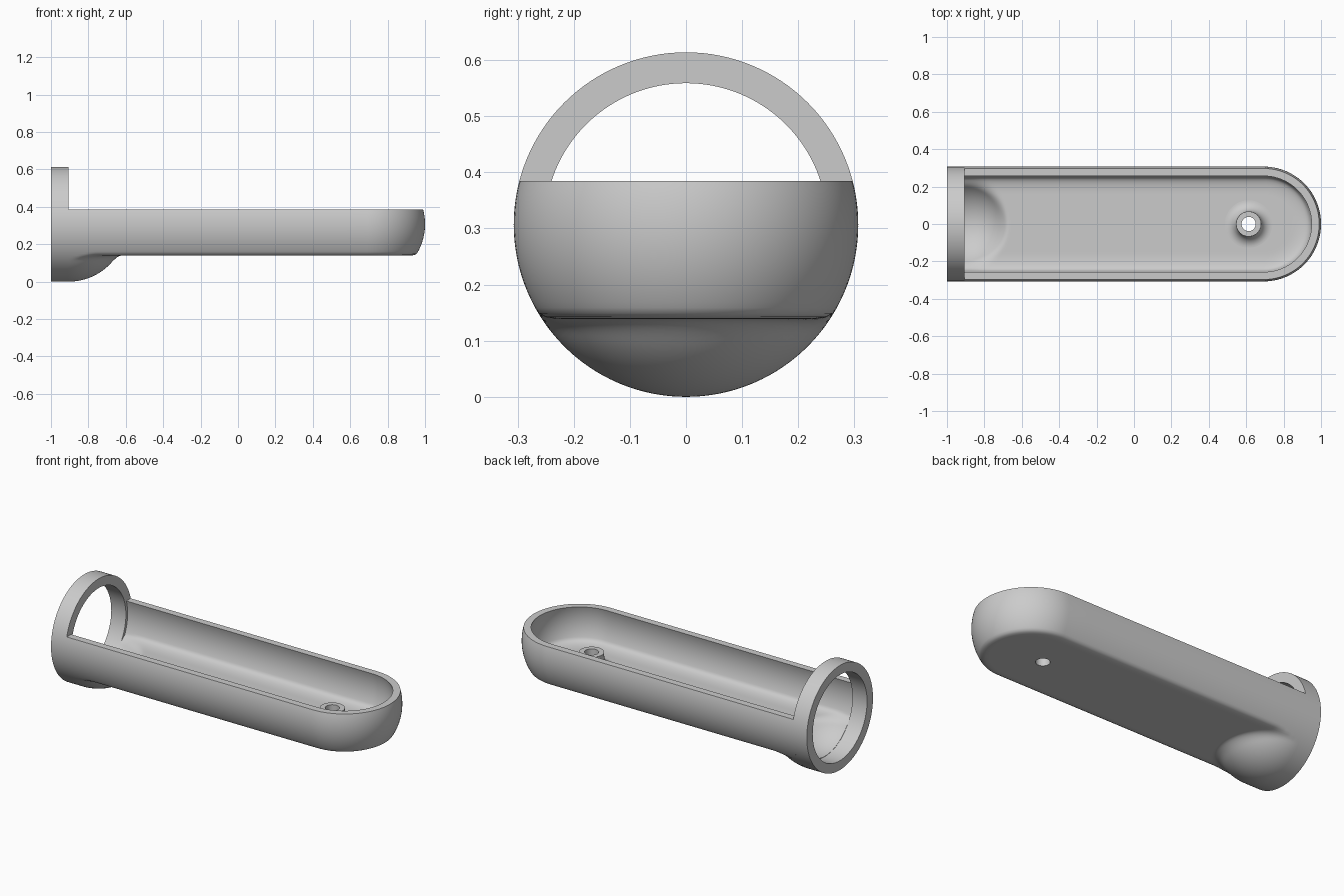
import bpy, bmesh
from math import sin, cos, pi, asin, sqrt

if "Cube" in bpy.data.objects:
    bpy.data.objects.remove(bpy.data.objects["Cube"], do_unlink=True)

R = 0.307                 # outer radius, also height of the axis
RIM = 0.385               # height of the open rim
RING_X = -0.905           # inner face of the end ring
TAIL_X = R * -1 + 1.0     # centre of the rounded tail
FLOOR_OUT, FLOOR_IN = 0.139, 0.179
BOSS_X = 0.613

grey = bpy.data.materials.new("plain grey")
grey.use_nodes = True
grey.diffuse_color = (0.6, 0.6, 0.6, 1)
grey.node_tree.nodes["Principled BSDF"].inputs["Base Color"].default_value = grey.diffuse_color


def make_object(name, bm):
    bmesh.ops.remove_doubles(bm, verts=bm.verts, dist=1e-5)
    bmesh.ops.recalc_face_normals(bm, faces=bm.faces)
    mesh = bpy.data.meshes.new(name)
    bm.to_mesh(mesh)
    bm.free()
    mesh.materials.append(grey)
    obj = bpy.data.objects.new(name, mesh)
    bpy.context.collection.objects.link(obj)
    return obj


def activate(obj):
    bpy.ops.object.select_all(action='DESELECT')
    obj.select_set(True)
    bpy.context.view_layer.objects.active = obj


def smooth(obj):
    activate(obj)
    bpy.ops.object.shade_smooth_by_angle(angle=0.6)


def lathe(name, profile, place, steps=96):
    """Spin a closed (radius, height) profile; place maps it into the model."""
    bm = bmesh.new()
    loops = [[bm.verts.new(place(r * cos(a), r * sin(a), h)) for r, h in profile]
             for a in (2 * pi * i / steps for i in range(steps))]
    n = len(profile)
    for i in range(steps):
        a, b = loops[i], loops[(i + 1) % steps]
        for j in range(n):
            k = (j + 1) % n
            bm.faces.new((a[j], a[k], b[k], b[j]))
    return make_object(name, bm)


def smin(a, b, k):
    h = max(k - abs(a - b), 0) / k
    return min(a, b) - h * h * k / 4


def wall_radius(x, t, radius, floor, scoop, fillet):
    """Tube flattened by a filleted floor, with a round scoop by the ring."""
    flat = (R - floor) / max(-sin(t), 0.01)
    r = smin(radius, flat, fillet)
    bulge = sqrt(max(scoop ** 2 - (x - RING_X) ** 2, 0))
    return min(radius, -smin(-r, -bulge, 0.04))


def half_section(x, radius, floor, scoop, fillet, steps=48):
    """(outward, height) points from the rim down to the middle of the floor."""
    top = asin((RIM - R) / radius)
    pts = []
    for j in range(steps + 1):
        t = top - (top + pi / 2) * j / steps
        r = wall_radius(x, t, radius, floor, scoop, fillet)
        pts.append((r * cos(t) if j < steps else 0, R + r * sin(t)))
    return pts


# Tray: one half section swept down one side, round the tail and back
xs = [RING_X + 0.32 * i / 32 for i in range(33)]
xs += [xs[-1] + (TAIL_X - xs[-1]) * i / 10 for i in range(1, 11)]
turns = 56
path = [(x, -pi / 2) for x in xs]
path += [(TAIL_X, -pi / 2 + pi * i / turns) for i in range(1, turns)]
path += [(x, pi / 2) for x in reversed(xs)]

bm = bmesh.new()
loops = []
for x, a in path:
    outer = half_section(x, R, FLOOR_OUT, R, 0.027)
    inner = half_section(x, 0.268, FLOOR_IN, 0.25, 0.065)
    loops.append([[bm.verts.new((x + d * cos(a), d * sin(a), z)) for d, z in s]
                  for s in (outer, inner)])
for (o1, i1), (o2, i2) in zip(loops, loops[1:]):
    bm.faces.new((o1[0], o2[0], i2[0], i1[0]))
    for s1, s2 in ((o1, o2), (i1, i2)):
        for j in range(len(s1) - 1):
            bm.faces.new((s1[j], s1[j + 1], s2[j + 1], s2[j]))
for o, i in (loops[0], loops[-1]):
    for j in range(len(o) - 1):
        bm.faces.new((o[j], o[j + 1], i[j + 1], i[j]))
bmesh.ops.remove_doubles(bm, verts=bm.verts, dist=1e-5)
bmesh.ops.dissolve_degenerate(bm, edges=bm.edges, dist=1e-6)
tray = make_object("tray", bm)

# Opening in the floor that receives the screw boss
bm = bmesh.new()
bmesh.ops.create_cone(bm, cap_ends=True, segments=48, radius1=0.05, radius2=0.05, depth=0.3)
cutter = make_object("boss_cutter", bm)
cutter.location = (BOSS_X, 0, FLOOR_OUT)
cutter.hide_render = True
cut = tray.modifiers.new("boss_opening", 'BOOLEAN')
cut.operation, cut.solver, cut.object = 'DIFFERENCE', 'EXACT', cutter
activate(tray)
bpy.ops.object.modifier_apply(modifier=cut.name)
bpy.data.objects.remove(cutter, do_unlink=True)
smooth(tray)

# Screw boss: drilled post with a concave foot blending into the floor
post, hole, foot, boss_top = 0.067, 0.038, 0.06, 0.262
profile = [(hole, FLOOR_OUT), (hole, boss_top), (post, boss_top)]
for i in range(13):
    a = pi + pi / 2 * i / 12
    profile.append((post + foot + foot * cos(a), FLOOR_IN + foot + foot * sin(a)))
profile += [(0.05, FLOOR_IN - 0.004), (0.05, FLOOR_OUT)]
smooth(lathe("screw_boss", profile, lambda u, v, h: (BOSS_X + u, v, h), 48))

# Full ring at the open end
bore = 0.252
ring = [(R, -1), (R, RING_X), (bore, RING_X), (bore, -1)]
smooth(lathe("end_ring", ring, lambda u, v, h: (h, u, R + v), 128))
